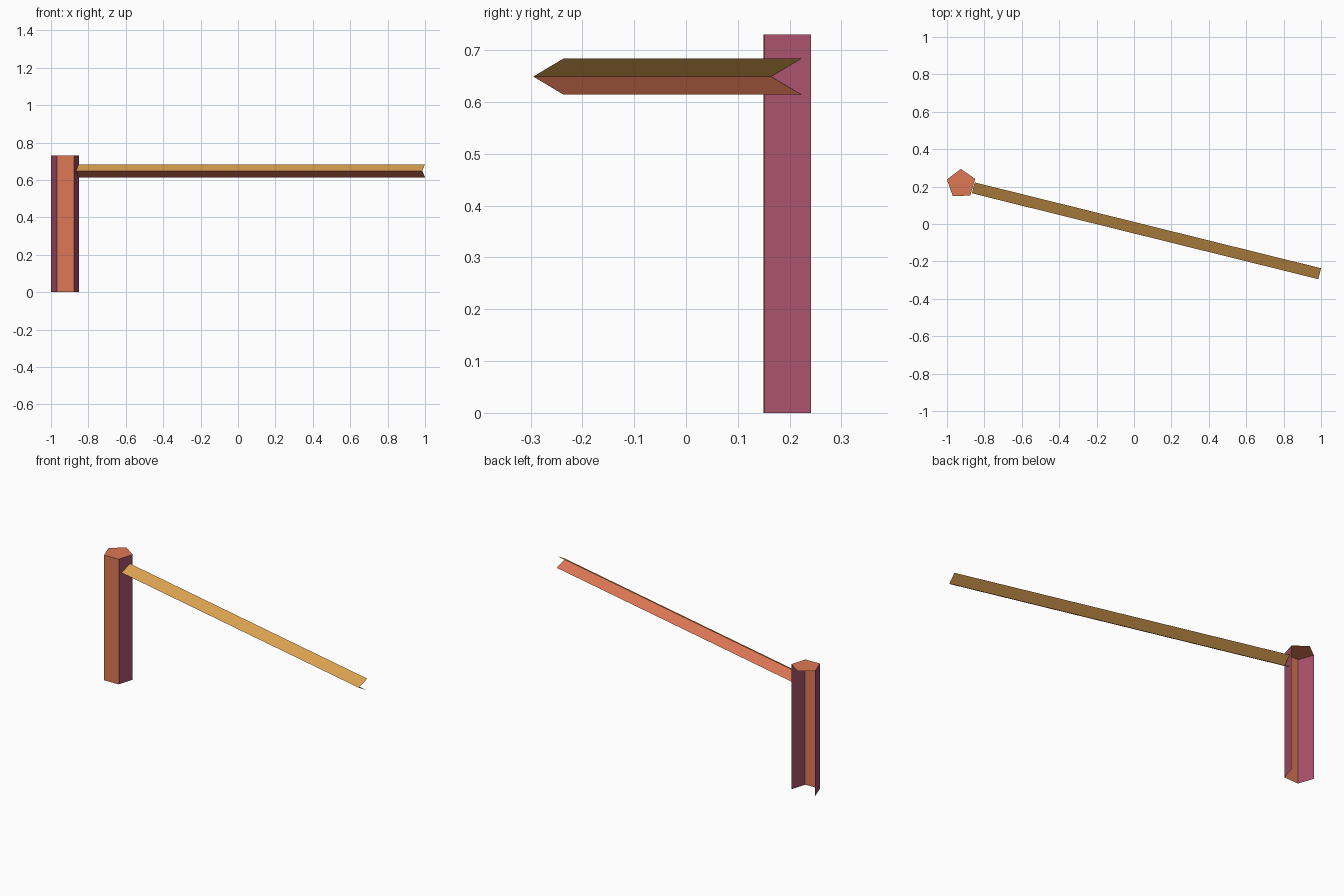
import bpy, math
from mathutils import Vector

if "Cube" in bpy.data.objects:
    bpy.data.objects.remove(bpy.data.objects["Cube"])


def material(name, rgb):
    m = bpy.data.materials.new(name)
    m.diffuse_color = (*rgb, 1)
    m.use_nodes = True
    m.node_tree.nodes["Principled BSDF"].inputs["Base Color"].default_value = m.diffuse_color
    return m


orange = material("terracotta", (0.73, 0.188, 0.091))
plum = material("plum", (0.40, 0.085, 0.155))
tan = material("golden_tan", (0.73, 0.371, 0.084))


def open_prism(name, a, b, sides, radius, u, start, mats, rule, cap=False):
    """Sweep a regular polygon from a to b; rule(normal) gives a slot, or None for an open side."""
    a, b, u = Vector(a), Vector(b), Vector(u).normalized()
    axis = (b - a).normalized()
    v = axis.cross(u)
    ring = []
    for i in range(sides):
        t = start + math.tau * i / sides
        ring.append((u * math.cos(t) + v * math.sin(t)) * radius)
    verts = [a + p for p in ring] + [b + p for p in ring]
    faces, slots = [], []
    for i in range(sides):
        j = (i + 1) % sides
        slot = rule((ring[i] + ring[j]).normalized())
        if slot is not None:
            faces.append((i, j, j + sides, i + sides))
            slots.append(slot)
    if cap:
        faces.append(tuple(range(sides, 2 * sides)))
        slots.append(0)
    mesh = bpy.data.meshes.new(name)
    mesh.from_pydata(verts, [], faces)
    for m in mats:
        mesh.materials.append(m)
    for poly, slot in zip(mesh.polygons, slots):
        poly.material_index = slot
    ob = bpy.data.objects.new(name, mesh)
    bpy.context.collection.objects.link(ob)
    return ob


# Five-sided post: orange front and cap, plum flanks, open back and bottom
def post_rule(n):
    if n.y > 0.3:
        return None
    return 0 if n.y < -0.8 else 1


open_prism("post", (-0.924, 0.215, 0), (-0.924, 0.215, 0.73), 5, 0.0795,
           (1, 0, 0), math.radians(91.5), [orange, plum], post_rule, cap=True)


# Three-sided rail: tan upper flange, orange lower flange, open back and ends
def rail_rule(n):
    if abs(n.z) < 0.1:
        return None
    return 0 if n.z > 0 else 1


start, end = Vector((-0.857, 0.203, 0.649)), Vector((0.995, -0.256, 0.649))
d = (end - start).normalized()
open_prism("rail", start, end, 3, 0.04, (d.y, -d.x, 0), 0, [tan, orange], rail_rule)
